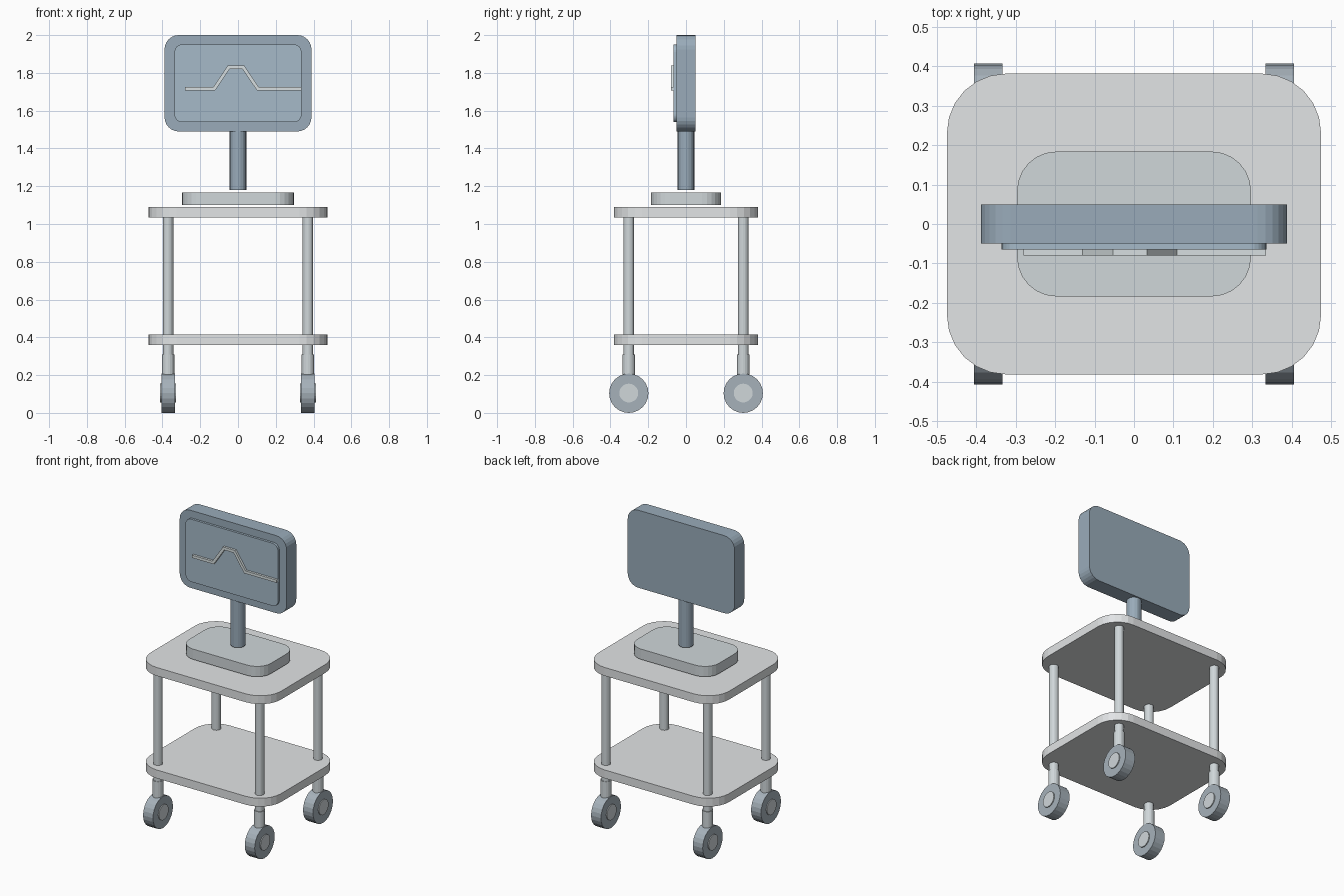
import bpy, bmesh, math
from mathutils import Matrix

if "Cube" in bpy.data.objects:
    bpy.data.objects.remove(bpy.data.objects["Cube"])


def material(name, rgb):
    m = bpy.data.materials.new(name)
    m.diffuse_color = (*rgb, 1)
    m.use_nodes = True
    m.node_tree.nodes["Principled BSDF"].inputs["Base Color"].default_value = m.diffuse_color
    return m


PALE = material("pale_grey", (0.76, 0.78, 0.79))
STEEL = material("steel", (0.63, 0.68, 0.70))
RUBBER = material("rubber", (0.38, 0.44, 0.49))
CASE = material("case_blue", (0.32, 0.41, 0.49))
GLASS = material("glass_blue", (0.38, 0.49, 0.58))
TRACE = material("trace", (0.68, 0.74, 0.75))


def prism(name, pts, depth, mat, matrix):
    """Extrude a flat outline from z=0 to z=depth, then place it."""
    bm = bmesh.new()
    face = bm.faces.new([bm.verts.new((x, y, 0)) for x, y in pts])
    out = bmesh.ops.extrude_face_region(bm, geom=[face])
    for v in out["geom"]:
        if isinstance(v, bmesh.types.BMVert):
            v.co.z += depth
    bmesh.ops.recalc_face_normals(bm, faces=bm.faces)
    bm.transform(matrix)
    me = bpy.data.meshes.new(name)
    bm.to_mesh(me)
    bm.free()
    me.materials.append(mat)
    ob = bpy.data.objects.new(name, me)
    bpy.context.collection.objects.link(ob)
    return ob


def rounded(hx, hy, r, n=6):
    pts = []
    for k, (sx, sy) in enumerate(((1, 1), (-1, 1), (-1, -1), (1, -1))):
        for i in range(n + 1):
            a = math.pi / 2 * (k + i / n)
            pts.append((sx * (hx - r) + r * math.cos(a), sy * (hy - r) + r * math.sin(a)))
    return pts


def circle(r, n=20):
    return [(r * math.cos(2 * math.pi * i / n), r * math.sin(2 * math.pi * i / n)) for i in range(n)]


def at(x, y, z):
    return Matrix.Translation((x, y, z))


# Orientation helpers: extrude toward -y, or along +x
FRONT = Matrix.Rotation(math.pi / 2, 4, 'X')
SIDE = Matrix.Rotation(math.pi / 2, 4, 'Y')

# Shelves and monitor base
prism("lower_shelf", rounded(0.475, 0.382, 0.15), 0.055, PALE, at(0, 0, 0.36))
prism("upper_shelf", rounded(0.475, 0.382, 0.15), 0.055, PALE, at(0, 0, 1.034))
prism("monitor_base", rounded(0.297, 0.184, 0.1), 0.068, STEEL, at(0, 0, 1.1))

# Corner posts with casters
for sx in (-1, 1):
    for sy in (-1, 1):
        x, y = sx * 0.37, sy * 0.303
        tag = ("left" if sx < 0 else "right") + ("_front" if sy < 0 else "_back")
        prism("post_" + tag, circle(0.028), 0.76, STEEL, at(x, y, 0.29))
        prism("caster_stem_" + tag, circle(0.033), 0.12, STEEL, at(x, y, 0.19))
        prism("wheel_" + tag, circle(0.104, 24), 0.072, RUBBER, at(x - 0.036, y, 0.104) @ SIDE)
        prism("hub_" + tag, circle(0.05), 0.084, STEEL, at(x - 0.042, y, 0.105) @ SIDE)

# Monitor neck, case and screen
prism("monitor_neck", circle(0.044), 0.33, CASE, at(0, 0, 1.18))
prism("monitor_case", rounded(0.389, 0.255, 0.075), 0.1, CASE, at(0, 0.05, 1.745) @ FRONT)
prism("screen", rounded(0.336, 0.206, 0.04), 0.02, GLASS, at(0, -0.045, 1.745) @ FRONT)

# Pulse line on the screen: one mitred ribbon
path = [(-0.28, 1.716), (-0.126, 1.716), (-0.049, 1.83), (0.028, 1.83), (0.105, 1.716), (0.335, 1.716)]
upper, lower = [], []
for i, (x, z) in enumerate(path):
    angs = []
    for j in (i - 1, i):
        if 0 <= j < len(path) - 1:
            angs.append(math.atan2(path[j + 1][1] - path[j][1], path[j + 1][0] - path[j][0]))
    mean = sum(angs) / len(angs)
    d = 0.009 / math.cos(angs[0] - mean)
    nx, nz = -math.sin(mean) * d, math.cos(mean) * d
    upper.append((x + nx, z + nz))
    lower.append((x - nx, z - nz))
prism("pulse_line", upper + lower[::-1], 0.018, TRACE, at(0, -0.062, 0) @ FRONT)
